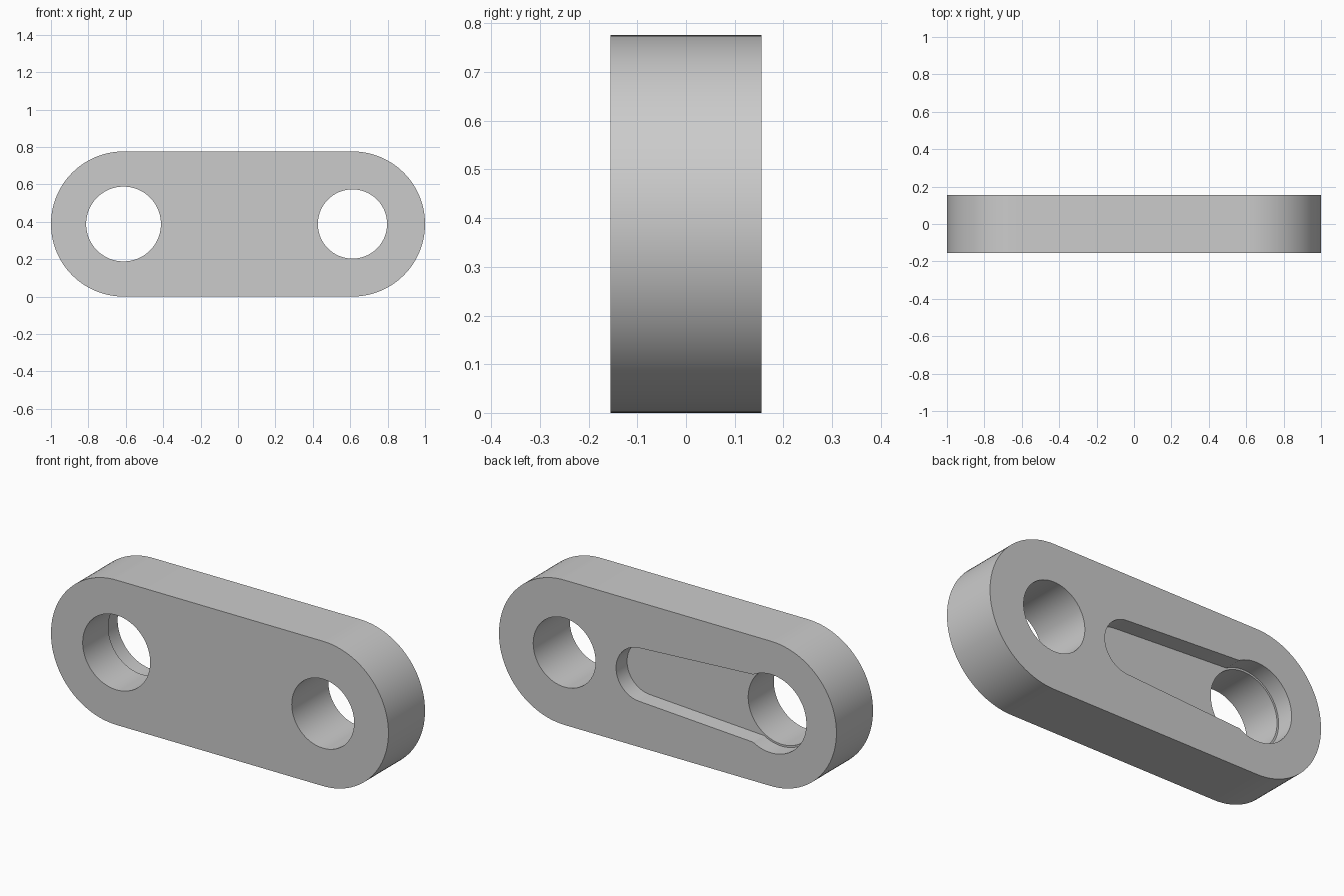
import bpy
import bmesh
from math import acos, cos, sin, pi, radians

default_cube = bpy.data.objects.get("Cube")
if default_cube:
    bpy.data.objects.remove(default_cube, do_unlink=True)

END_R = 0.388            # radius of the rounded ends, half the height
HOLE_X = 1 - END_R       # distance of the bores from the middle
HALF_T = 0.155           # half thickness
POCKET_Y = HALF_T - 0.093  # floor of the recess in the back
OUT = 0.1                # overshoot of cutters

grey = bpy.data.materials.new("light_grey")
grey.use_nodes = True
colour = (0.6, 0.6, 0.6, 1)
grey.diffuse_color = colour
grey.node_tree.nodes["Principled BSDF"].inputs["Base Color"].default_value = colour


def arc(x, r, start, end, steps=48):
    angles = [start + (end - start) * i / steps for i in range(steps + 1)]
    return [(x + r * cos(a), END_R + r * sin(a)) for a in angles]


def circle(x, r):
    return arc(x, r, 0, 2 * pi, 96)[:-1]


def link_outline(x_left, r_left, x_right, r_right):
    """Two round ends joined by their common tangents."""
    t = acos((r_right - r_left) / (x_right - x_left))
    t = pi - t
    return arc(x_right, r_right, -t, t) + arc(x_left, r_left, t, 2 * pi - t)


def prism(name, outline, y0, y1):
    bm = bmesh.new()
    face = bm.faces.new([bm.verts.new((x, y0, z)) for x, z in outline])
    new = bmesh.ops.extrude_face_region(bm, geom=[face])["geom"]
    verts = [g for g in new if isinstance(g, bmesh.types.BMVert)]
    bmesh.ops.translate(bm, verts=verts, vec=(0, y1 - y0, 0))
    bmesh.ops.recalc_face_normals(bm, faces=bm.faces)
    mesh = bpy.data.meshes.new(name)
    bm.to_mesh(mesh)
    bm.free()
    mesh.materials.append(grey)
    obj = bpy.data.objects.new(name, mesh)
    bpy.context.collection.objects.link(obj)
    return obj


# Plate with rounded ends
plate = prism("link_plate", link_outline(-HOLE_X, END_R, HOLE_X, END_R), -HALF_T, HALF_T)

# Two bores, the tapered slot and the shallow counterbore in the back
cutters = [
    prism("right_bore_cutter", circle(-HOLE_X, 0.2), -HALF_T - OUT, HALF_T + OUT),
    prism("left_bore_cutter", circle(HOLE_X, 0.185), -HALF_T - OUT, HALF_T + OUT),
    prism("slot_cutter", link_outline(-HOLE_X, 0.187, 0.163, 0.143), POCKET_Y, HALF_T + OUT),
    prism("counterbore_cutter", circle(-HOLE_X, 0.21), POCKET_Y, HALF_T + OUT),
]
for cutter in cutters:
    cutter.hide_render = True
    mod = plate.modifiers.new(cutter.name, "BOOLEAN")
    mod.operation = "DIFFERENCE"
    mod.solver = "EXACT"
    mod.object = cutter

# Bake the cuts and drop the cutters
bpy.context.view_layer.update()
cut = bpy.data.meshes.new_from_object(plate.evaluated_get(bpy.context.evaluated_depsgraph_get()))
plate.modifiers.clear()
plate.data = cut
cut.name = "link_plate"
for cutter in cutters:
    bpy.data.objects.remove(cutter, do_unlink=True)

# Smooth round walls, crisp rims
bpy.ops.object.select_all(action="DESELECT")
plate.select_set(True)
bpy.context.view_layer.objects.active = plate
bpy.ops.object.shade_smooth_by_angle(angle=radians(30))
